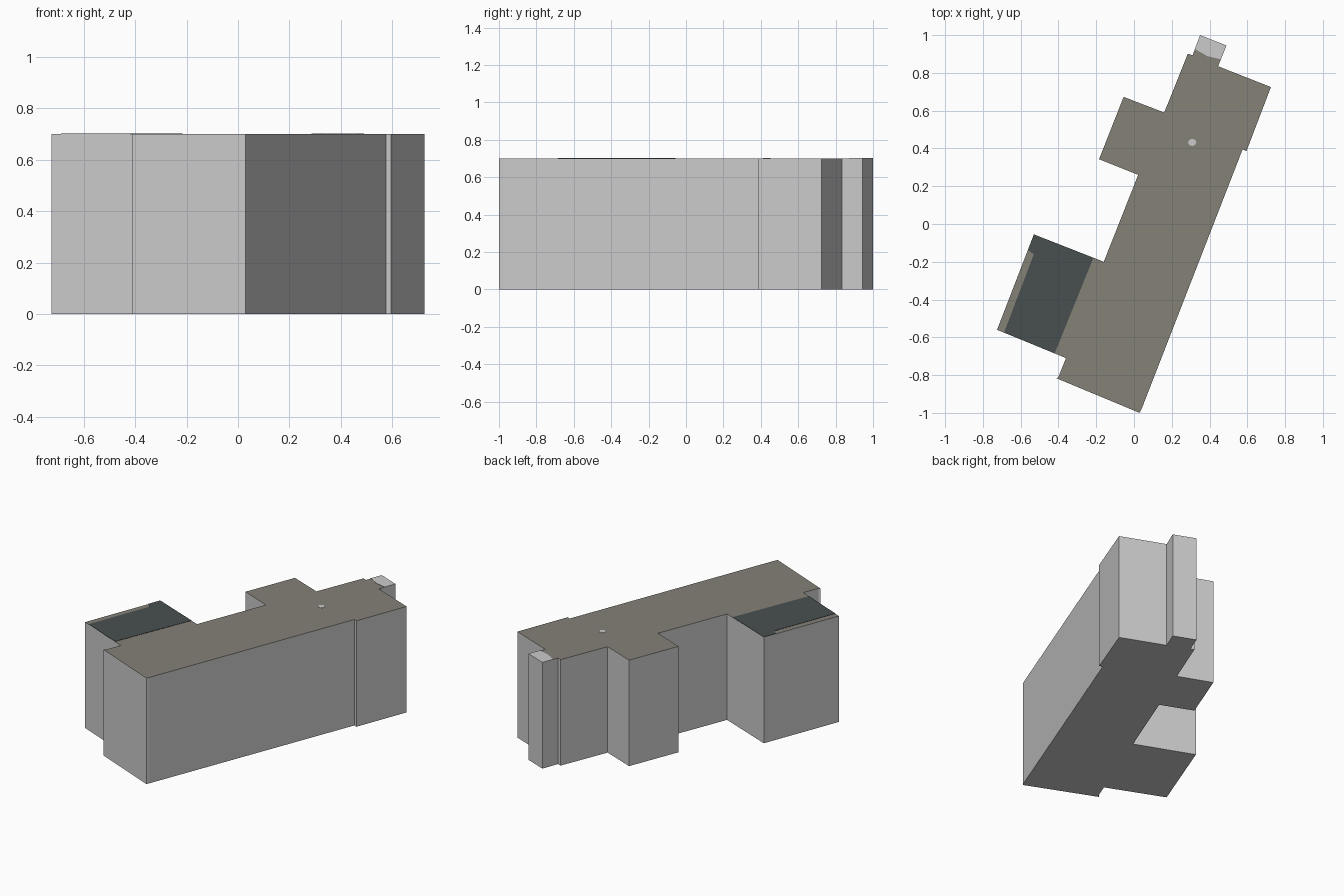
import bpy, bmesh, math

if "Cube" in bpy.data.objects:
    bpy.data.objects.remove(bpy.data.objects["Cube"])

HEIGHT = 0.70
SKIN = 0.002  # thickness of the coloured roof patches


def material(name, rgb):
    m = bpy.data.materials.new(name)
    m.diffuse_color = (*rgb, 1.0)
    m.use_nodes = True
    m.node_tree.nodes["Principled BSDF"].inputs["Base Color"].default_value = m.diffuse_color
    return m


wall_grey = material("wall_grey", (0.60, 0.60, 0.60))
roof_taupe = material("roof_taupe", (0.235, 0.22, 0.185))
roof_slate = material("roof_slate", (0.066, 0.078, 0.080))


def prism(name, outline, z0, z1, side, top):
    """Extrude a plan outline; upward faces get the top material."""
    bm = bmesh.new()
    base = bm.faces.new([bm.verts.new((x, y, z0)) for x, y in outline])
    ext = bmesh.ops.extrude_face_region(bm, geom=[base], use_keep_orig=True)
    for v in ext["geom"]:
        if isinstance(v, bmesh.types.BMVert):
            v.co.z = z1
    bmesh.ops.recalc_face_normals(bm, faces=bm.faces)
    bm.normal_update()
    for f in bm.faces:
        f.material_index = 1 if f.normal.z > 0.5 else 0
    mesh = bpy.data.meshes.new(name)
    bm.to_mesh(mesh)
    bm.free()
    mesh.materials.append(side)
    mesh.materials.append(top)
    ob = bpy.data.objects.new(name, mesh)
    bpy.context.collection.objects.link(ob)
    return ob


# Whole building from its plan, counter-clockwise from the front corner
plan = [
    (0.03, -1.0), (0.04, -0.98), (0.575, 0.395), (0.595, 0.385),
    (0.725, 0.725), (0.445, 0.835), (0.49, 0.945), (0.35, 1.0),
    (0.31, 0.893), (0.285, 0.902), (0.16, 0.59), (-0.055, 0.673),
    (-0.185, 0.343), (0.022, 0.26), (-0.16, -0.20), (-0.53, -0.055),
    (-0.725, -0.56), (-0.36, -0.71), (-0.40, -0.81), (-0.41, -0.817),
]
prism("building_body", plan, 0, HEIGHT, wall_grey, roof_taupe)

# Slate patch on the side wing roof
slate = [
    (-0.53, -0.055), (-0.215, -0.179), (-0.42, -0.685), (-0.688, -0.575),
    (-0.53, -0.16), (-0.562, -0.138),
]
prism("side_wing_roof", slate, HEIGHT, HEIGHT + SKIN, roof_slate, roof_slate)

# Pale patch on the back bay roof
bay = [(0.35, 1.0), (0.49, 0.945), (0.46, 0.872), (0.39, 0.888), (0.322, 0.926)]
prism("back_bay_roof", bay, HEIGHT, HEIGHT + SKIN, wall_grey, wall_grey)

# Small pale spot on the main roof
spot = [(0.308 + 0.022 * math.cos(i * math.tau / 8),
         0.432 + 0.019 * math.sin(i * math.tau / 8)) for i in range(8)]
prism("roof_spot", spot, HEIGHT, HEIGHT + SKIN, wall_grey, wall_grey)
